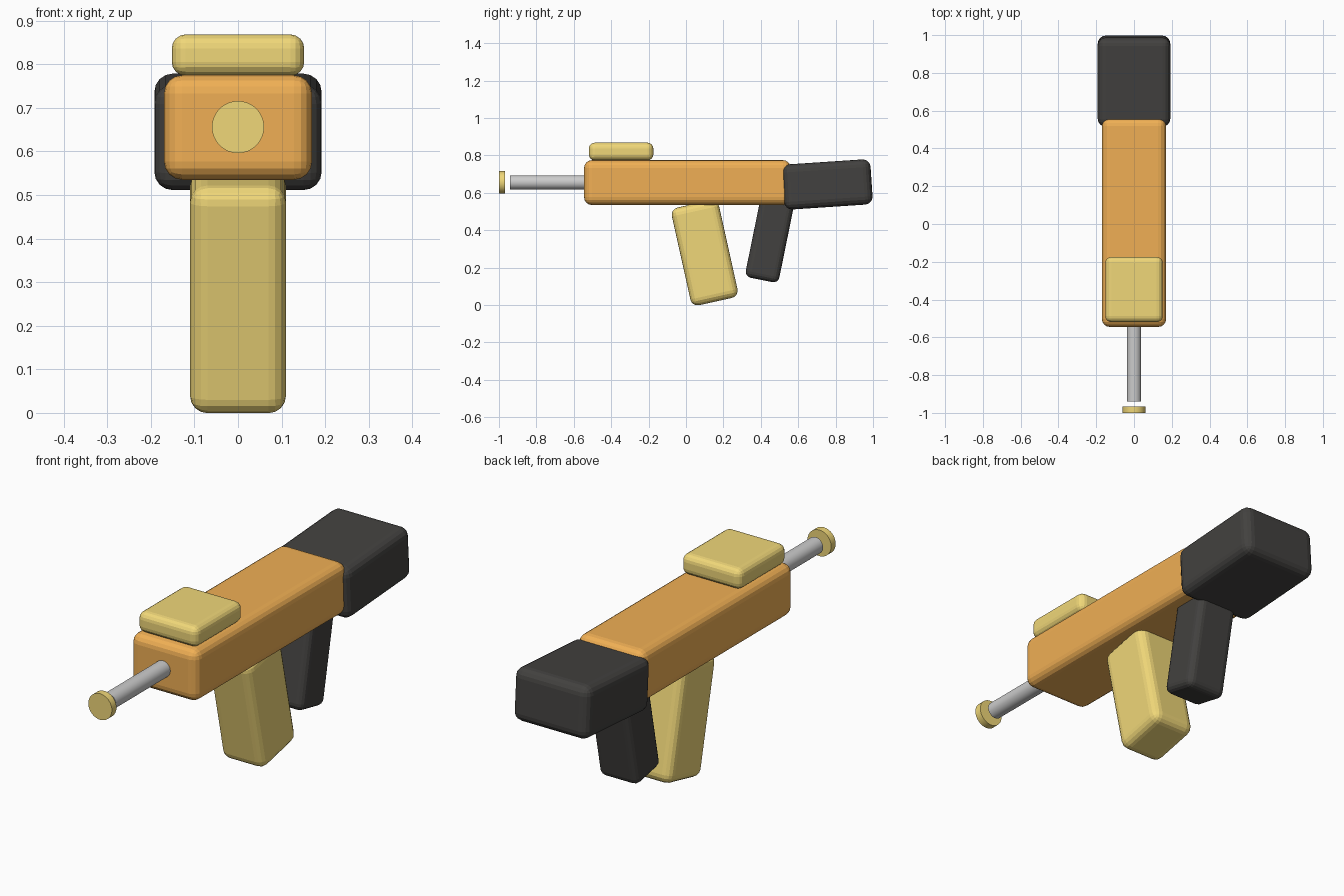
import bpy
from math import radians

if "Cube" in bpy.data.objects:
    bpy.data.objects.remove(bpy.data.objects["Cube"])


def material(name, color):
    m = bpy.data.materials.new(name)
    m.diffuse_color = (*color, 1)
    m.use_nodes = True
    m.node_tree.nodes["Principled BSDF"].inputs["Base Color"].default_value = m.diffuse_color
    return m


orange = material("orange", (0.87, 0.43, 0.09))
yellow = material("yellow", (0.87, 0.68, 0.19))
dark = material("dark", (0.055, 0.053, 0.05))


def block(name, size, y, z, tilt, bevel, mat):
    """Rounded box centred on x = 0, tilted about the x axis."""
    bpy.ops.mesh.primitive_cube_add(size=1, location=(0, y, z))
    ob = bpy.context.object
    ob.name = name
    ob.scale = size
    bpy.ops.object.transform_apply(location=False, rotation=False, scale=True)
    ob.rotation_euler.x = radians(tilt)
    mod = ob.modifiers.new("rounding", 'BEVEL')
    mod.width = bevel
    mod.segments = 4
    ob.data.materials.append(mat)
    return ob


def rod(name, radius, y0, y1, z, mat=None):
    """Cylinder along y."""
    bpy.ops.mesh.primitive_cylinder_add(
        vertices=32, radius=radius, depth=y1 - y0,
        location=(0, (y0 + y1) / 2, z), rotation=(radians(90), 0, 0))
    ob = bpy.context.object
    ob.name = name
    bpy.ops.object.shade_smooth_by_angle()
    if mat:
        ob.data.materials.append(mat)
    return ob


# Body, stock and top sight
block("body", (0.34, 1.105, 0.24), 0.0075, 0.655, 0, 0.042, orange)
block("stock", (0.384, 0.473, 0.242), 0.756, 0.645, 3.8, 0.042, dark)
block("top_sight", (0.304, 0.345, 0.095), -0.347, 0.821, 0, 0.032, yellow)

# Magazine and rear grip
block("magazine", (0.22, 0.258, 0.535), 0.1, 0.28, 12.5, 0.04, yellow)
block("grip", (0.2, 0.183, 0.45), 0.448, 0.355, -11.5, 0.032, dark)

# Barrel and muzzle disc
rod("barrel", 0.038, -0.94, -0.45, 0.656)
rod("muzzle", 0.06, -1.0, -0.967, 0.656, yellow)
